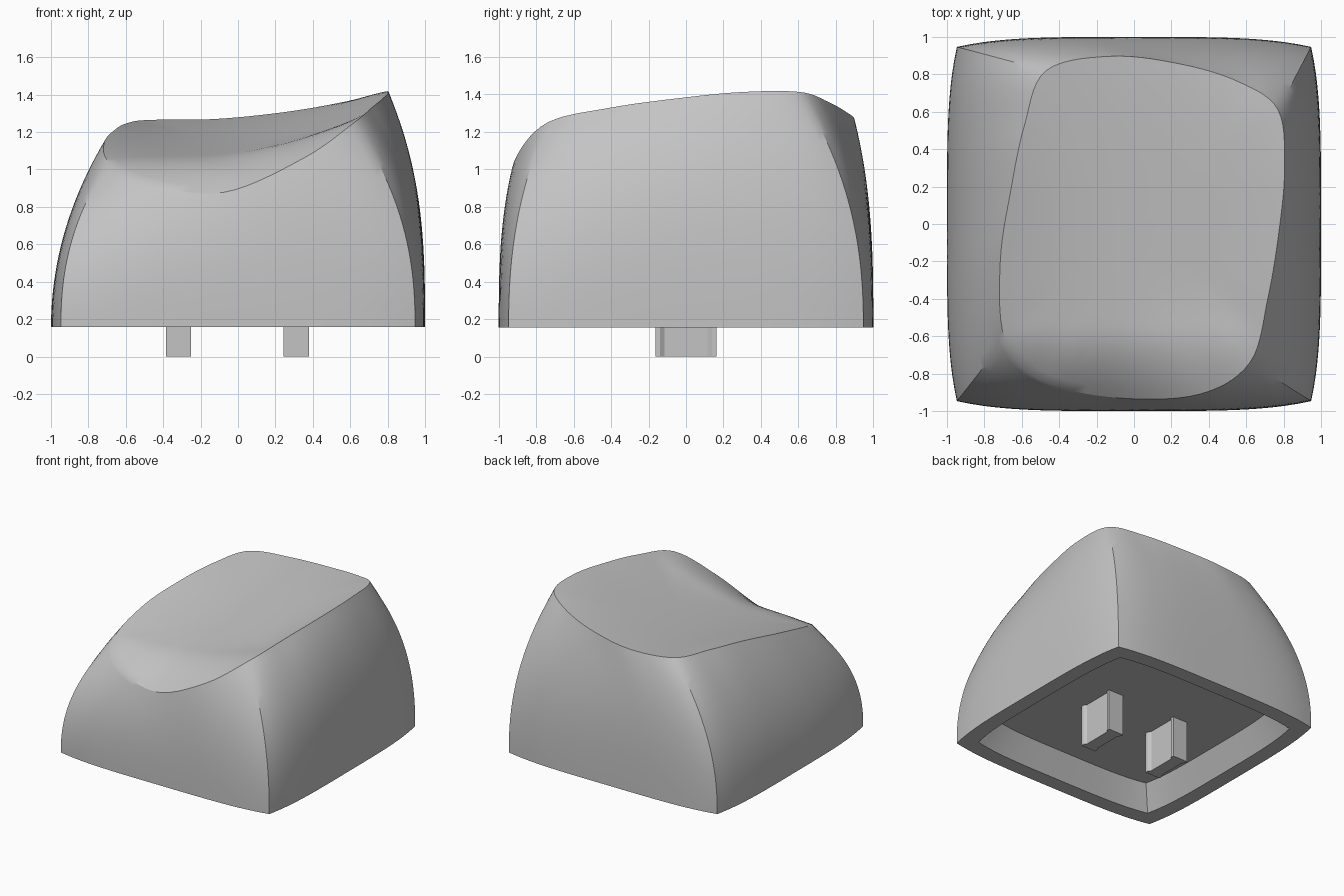
import bpy, bmesh, math
from mathutils import Vector

cube = bpy.data.objects.get("Cube")
if cube:
    bpy.data.objects.remove(cube, do_unlink=True)

grey = bpy.data.materials.new("grey plastic")
grey.use_nodes = True
colour = (0.55, 0.55, 0.55, 1)
grey.diffuse_color = colour
grey.node_tree.nodes["Principled BSDF"].inputs["Base Color"].default_value = colour

BASE_Z, CEILING_Z = 0.157, 0.34
SIDE_STEPS, WALL_STEPS, DISH_STEPS = 28, 24, 20

# Rim of the dished top, four points per side, starting at the front left corner
RIM = [Vector(p) for p in (
    (.62, -.74, 1.25), (.715, -.4, 1.33), (.775, -.04, 1.38), (.805, .3, 1.413),
    (.77, .61, 1.413), (.56, .76, 1.36), (.25, .855, 1.307), (-.12, .897, 1.27),
    (-.47, .82, 1.265), (-.585, .53, 1.25), (-.655, .2, 1.215), (-.715, -.2, 1.145),
    (-.69, -.62, 1.04), (-.49, -.84, .925), (-.08, -.93, .877), (.35, -.91, 1.06))]


def rim_point(u):
    """Closed smooth curve through the rim points."""
    i, t = int(u), u - int(u)
    a, b, c, d = (RIM[(i + k) % len(RIM)] for k in (-1, 0, 1, 2))
    return 0.5 * (2 * b + (c - a) * t + (2 * a - 5 * b + 4 * c - d) * t ** 2
                  + (3 * b - a - 3 * c + d) * t ** 3)


def base_point(side, t):
    """Square outline with gently bulging sides."""
    v = 2 * t - 1
    x, y = 1 - 0.053 * abs(v) ** 4, 0.947 * v
    for _ in range(side):
        x, y = -y, x
    return Vector((x, y, BASE_Z))


def wall_power(side, t):
    """How far up the wall stays upright; the right side leans in sooner."""
    return 2.3 + (-0.3 if side == 2 else 0.7) * math.sin(math.pi * t)


def dish_height(x, y):
    """Scooped top that rises to the back and droops at the front."""
    droop = max(0, -0.55 - y)
    return 1.15 + 0.14 * y + 0.22 * (x + 0.25) ** 2 - 1.04 * droop ** 2


def finish(name, bm):
    bmesh.ops.recalc_face_normals(bm, faces=bm.faces)
    mesh = bpy.data.meshes.new(name)
    bm.to_mesh(mesh)
    bm.free()
    mesh.materials.append(grey)
    obj = bpy.data.objects.new(name, mesh)
    bpy.context.collection.objects.link(obj)
    bpy.ops.object.select_all(action='DESELECT')
    obj.select_set(True)
    bpy.context.view_layer.objects.active = obj
    bpy.ops.object.shade_smooth_by_angle(angle=math.radians(30))


def bridge(bm, lower, upper):
    for i in range(len(lower)):
        j = (i + 1) % len(lower)
        bm.faces.new((lower[i], lower[j], upper[j], upper[i]))


# Cap shell: hollow underside, curved walls and dished top as one loft
columns = [(s, k / SIDE_STEPS) for s in range(4) for k in range(SIDE_STEPS)]
base = [base_point(s, t) for s, t in columns]
rim = [rim_point(4 * (s + t)) for s, t in columns]
powers = [wall_power(s, t) for s, t in columns]

loops = []
for scale, z in ((0.775, CEILING_Z), (0.877, BASE_Z)):
    loops.append([Vector((p.x * scale, p.y * scale, z)) for p in base])
for step in range(WALL_STEPS + 1):
    h = step / WALL_STEPS
    ring = []
    for b, r, power in zip(base, rim, powers):
        p = b.lerp(r, h ** power)
        p.z = b.z + (r.z - b.z) * h
        ring.append(p)
    loops.append(ring)

centre = Vector((0.03, 0, 0))
for step in range(1, DISH_STEPS):
    f = 1 - step / DISH_STEPS
    ring = []
    for r in rim:
        p = centre.lerp(r, f)
        p.z = dish_height(p.x, p.y) + (r.z - dish_height(r.x, r.y)) * f ** 4
        ring.append(p)
    loops.append(ring)

bm = bmesh.new()
rings = [[bm.verts.new(p) for p in loop] for loop in loops]
for lower, upper in zip(rings, rings[1:]):
    bridge(bm, lower, upper)
bm.faces.new(rings[0])
tip = bm.verts.new((centre.x, centre.y, dish_height(centre.x, centre.y)))
for i, v in enumerate(rings[-1]):
    bm.faces.new((v, rings[-1][(i + 1) % len(rings[-1])], tip))
finish("cap_shell", bm)

# Mounting prongs: two posts with a shallow groove along each broad face
quarter = [(.068, .162), (.068, .138), (.052, .115)]
outline = (quarter + [(x, -y) for x, y in reversed(quarter)]
           + [(-x, -y) for x, y in quarter]
           + [(-x, y) for x, y in reversed(quarter)])
for name, x0 in (("left_prong", 0.312), ("right_prong", -0.318)):
    bm = bmesh.new()
    low, high = ([bm.verts.new((x + x0, y, z)) for x, y in outline]
                 for z in (0, CEILING_Z + 0.02))
    bridge(bm, low, high)
    bm.faces.new(low)
    bm.faces.new(high)
    finish(name, bm)
